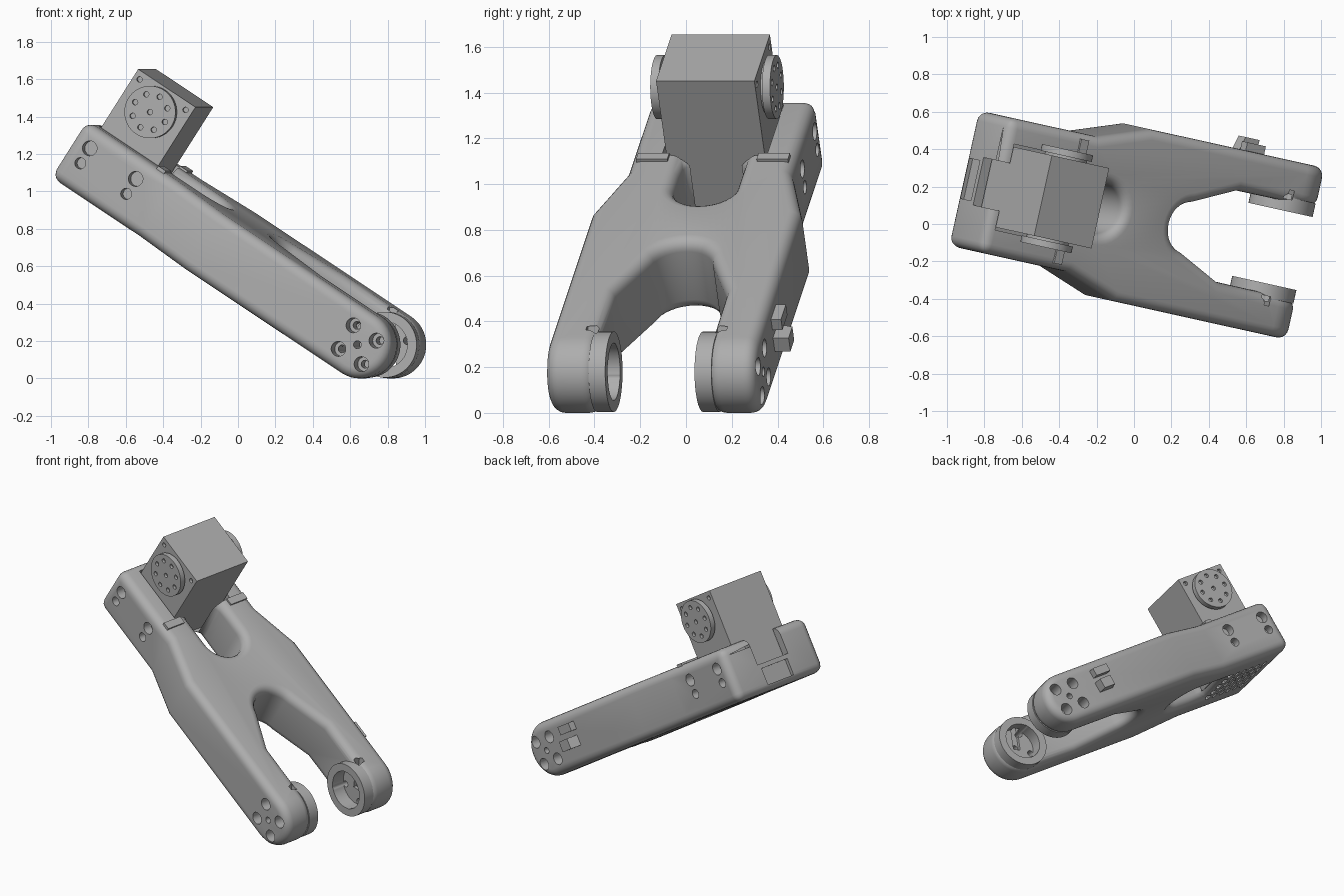
import bpy, bmesh
from math import sin, cos, pi, radians
from mathutils import Matrix, Vector

if "Cube" in bpy.data.objects:
    bpy.data.objects.remove(bpy.data.objects["Cube"])

# One grey for the whole assembly
grey = bpy.data.materials.new("mid grey")
grey.use_nodes = True
colour = (0.42, 0.42, 0.42, 1)
grey.diffuse_color = colour
grey.node_tree.nodes["Principled BSDF"].inputs["Base Color"].default_value = colour

# Parts are modelled flat: x along the limb, y across, z thickness; then tilted
POSE = (Matrix.Translation((0.74, -0.12, 0.18))
        @ Matrix.Rotation(radians(-12.5), 4, 'Z')
        @ Matrix.Rotation(radians(33), 4, 'Y'))


def to_object(name, bm):
    bmesh.ops.recalc_face_normals(bm, faces=bm.faces)
    mesh = bpy.data.meshes.new(name)
    bm.to_mesh(mesh)
    bm.free()
    mesh.materials.append(grey)
    ob = bpy.data.objects.new(name, mesh)
    bpy.context.collection.objects.link(ob)
    return ob


def add_prism(bm, pts, lo, hi, axis):
    place = (lambda p, h: (p[0], p[1], h)) if axis == 'Z' else (lambda p, h: (p[0], h, p[1]))
    face = bm.faces.new([bm.verts.new(place(p, lo)) for p in pts])
    ext = bmesh.ops.extrude_face_region(bm, geom=[face])
    verts = [g for g in ext["geom"] if isinstance(g, bmesh.types.BMVert)]
    bmesh.ops.translate(bm, verts=verts, vec=Vector(place((0, 0), hi - lo)))


def prism(name, pts, lo, hi, axis='Z'):
    bm = bmesh.new()
    add_prism(bm, pts, lo, hi, axis)
    return to_object(name, bm)


def box(name, x0, x1, y0, y1, z0, z1):
    return prism(name, [(x0, y0), (x1, y0), (x1, y1), (x0, y1)], z0, z1)


def arc(x, y, r, a0, a1, n):
    return [(x + r * cos(radians(a0 + (a1 - a0) * i / n)),
             y + r * sin(radians(a0 + (a1 - a0) * i / n))) for i in range(n + 1)]


def rods(name, items, n=24):
    """Cylinders across the limb: (x, z, radius, y0, y1)."""
    bm = bmesh.new()
    for x, z, r, lo, hi in items:
        add_prism(bm, arc(x, z, r, 0, 360, n)[:-1], lo, hi, 'Y')
    return to_object(name, bm)


def apply(ob, mod):
    bpy.context.view_layer.objects.active = ob
    bpy.ops.object.modifier_apply(modifier=mod.name)


def boolean(ob, tool, op='DIFFERENCE'):
    tool.hide_render = True
    mod = ob.modifiers.new("bool", 'BOOLEAN')
    mod.object, mod.operation, mod.solver = tool, op, 'EXACT'
    apply(ob, mod)
    bpy.data.objects.remove(tool)


# Forked body: side profile with rounded leg tips, carved in plan
side = arc(0, 0, 0.18, -90, 90, 20) + [(-1.92, 0.18), (-1.92, -0.18)]
body = prism("forked_body", side, -0.47, 0.47, 'Y')
for m in (1, -1):
    boolean(body, prism("waist_cut", [(-2.1, 0.37 * m), (-1.34, 0.37 * m), (-1.0, 0.475 * m),
                                      (-1.0, 0.6 * m), (-2.1, 0.6 * m)], -0.5, 0.5))
crotch = [(0.4, 0.255), (-0.39, 0.25)] + arc(-0.63, 0, 0.14, 100, 260, 16) + [(-0.39, -0.25), (0.4, -0.255)]
boolean(body, prism("crotch_cut", crotch, -0.5, 0.5))
slot = [(-1.47, 0.14)] + arc(-1.23, 0, 0.14, 90, -90, 16) + [(-1.47, -0.14)]
boolean(body, prism("slot_cut", slot, -0.5, 0.5))
bevel = body.modifiers.new("round", 'BEVEL')
bevel.width, bevel.segments = 0.055, 5
bevel.limit_method, bevel.angle_limit = 'ANGLE', radians(50)
bevel.use_clamp_overlap = False
apply(body, bevel)

# Servo bay, open back notch and shallow back recess
boolean(body, box("bay_cut", -1.865, -1.46, -0.235, 0.235, -0.13, 0.4))
boolean(body, box("back_notch_cut", -2.1, -1.84, -0.13, 0.13, 0.0, 0.4))
boolean(body, box("back_recess_cut", -2.1, -1.895, -0.11, 0.11, -0.14, -0.03))

# Flat hub pads inside the leg tips, with recess and diagonal groove
boolean(body, rods("pads", [(0, 0, 0.176, 0.2, 0.275), (0, 0, 0.176, -0.275, -0.2)], 48), 'UNION')
boolean(body, rods("pad_recess", [(0, 0, 0.125, -0.292, 0.292)], 40))
for m in (1, -1):
    groove = box("groove_cut", -0.2, 0.02, -0.025, 0.025, -0.025, 0.025)
    groove.data.transform(Matrix.Translation((0, 0.29 * m, 0)) @ Matrix.Rotation(radians(65), 4, 'Y'))
    boolean(body, groove)

# Screw holes in the leg tips and beside the servo bay
tips = [(0.075 * i, 0.075 * j) for i in (1, -1) for j in (1, -1)]
bay = [(-1.82, 0.07, 0.04), (-1.82, -0.025, 0.03), (-1.52, 0.07, 0.04), (-1.52, -0.025, 0.03)]
sinks = []
for m in (1, -1):
    sinks += [(x, z, 0.04, 0.38 * m, 0.6 * m) for x, z in tips]
    sinks += [(x, z, r, 0.31 * m, 0.6 * m) for x, z, r in bay]
boolean(body, rods("sink_cut", sinks))
boolean(body, rods("bore_cut", [(x, z, 0.021, -0.7, 0.7) for x, z in tips + [(0, 0)]]))

# Ventilation slots under the servo bay
bm = bmesh.new()
for i in range(6):
    for j in range(5):
        x, y = -1.81 + 0.06 * i, -0.16 + 0.08 * j
        add_prism(bm, [(x - 0.014, y - 0.022), (x, y - 0.03), (x + 0.014, y - 0.022),
                       (x + 0.014, y + 0.022), (x, y + 0.03), (x - 0.014, y + 0.022)], -0.3, -0.1, 'Z')
boolean(body, to_object("vent_cut", bm))

# Servo case with corner screw holes
case = box("servo_case", -1.856, -1.482, -0.22, 0.22, -0.125, 0.552)
boolean(case, rods("case_screws", [(x, 0.51, 0.015, y * 0.2, y * 0.3)
                                   for x in (-1.82, -1.52) for y in (1, -1)], 12))
parts = [body, case]

# Round horns on both sides of the servo
HX, HZ = -1.668, 0.4
for label, m in (("left", 1), ("right", -1)):
    horn = rods(label + "_horn", [(HX, HZ, 0.14, 0.232 * m, 0.268 * m)], 48)
    ring = [(HX + 0.097 * cos(k * pi / 4), HZ + 0.097 * sin(k * pi / 4)) for k in range(8)]
    boolean(horn, rods("horn_holes", [(x, z, 0.015, 0.25 * m, 0.3 * m) for x, z in ring + [(HX, HZ)]], 12))
    parts += [horn, rods(label + "_horn_collar", [(HX, HZ, 0.115, 0.21 * m, 0.24 * m)], 40)]
    # Raised strip across each arm
    y0, y1 = sorted((0.2 * m, 0.34 * m))
    parts.append(box(label + "_arm_strip", -1.46, -1.41, y0, y1, 0.15, 0.192))

# Cable clips on the outside of the left leg
parts.append(box("upper_clip", -0.37, -0.25, 0.44, 0.515, 0.055, 0.11))
parts.append(prism("lower_clip", [(-0.36, 0.44), (-0.24, 0.44), (-0.24, 0.54), (-0.33, 0.54)], -0.05, 0.02))

# Shade and pose
bpy.ops.object.select_all(action='DESELECT')
for ob in parts:
    ob.data.transform(POSE)
    ob.select_set(True)
bpy.context.view_layer.objects.active = body
bpy.ops.object.shade_smooth_by_angle(angle=radians(35))
